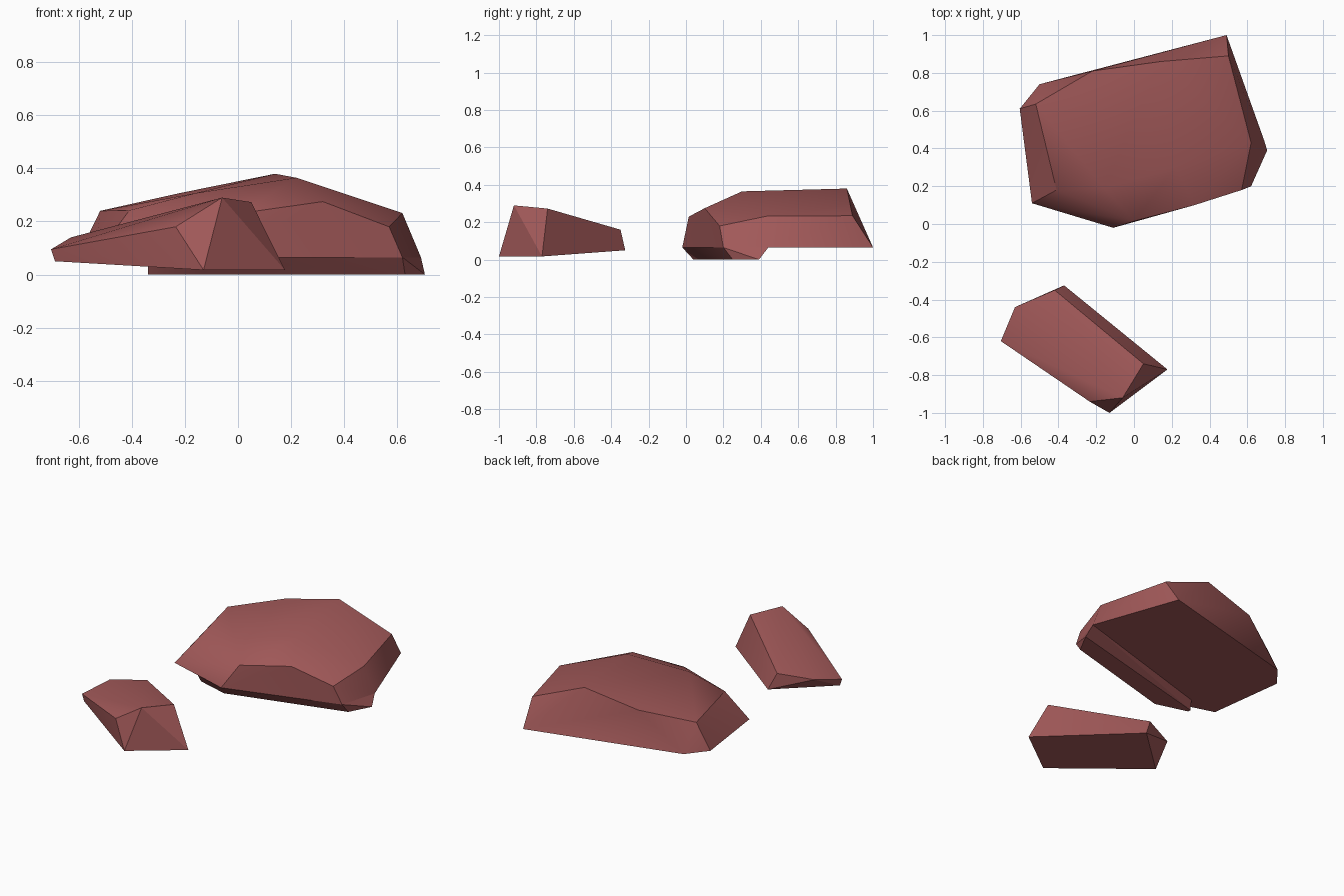
import bpy, bmesh, math

cube = bpy.data.objects.get("Cube")
if cube:
    bpy.data.objects.remove(cube)

# Reddish stone
stone = bpy.data.materials.new("red_stone")
stone.use_nodes = True
color = (0.36, 0.1, 0.1, 1)
stone.diffuse_color = color
stone.node_tree.nodes["Principled BSDF"].inputs["Base Color"].default_value = color


def add_hull(bm, points, open_top=False):
    """Wrap a faceted convex chunk around its corners."""
    part = bmesh.new()
    verts = [part.verts.new(p) for p in points]
    bmesh.ops.convex_hull(part, input=verts)
    loose = [v for v in part.verts if not v.link_faces]
    bmesh.ops.delete(part, geom=loose, context='VERTS')
    bmesh.ops.recalc_face_normals(part, faces=part.faces)
    if open_top:
        lids = [f for f in part.faces if f.normal.z > 0.95]
        bmesh.ops.delete(part, geom=lids, context='FACES')
    bmesh.ops.dissolve_limit(part, angle_limit=math.radians(3),
                             verts=part.verts, edges=part.edges)
    mesh = bpy.data.meshes.new("chunk")
    part.to_mesh(mesh)
    part.free()
    bm.from_mesh(mesh)
    bpy.data.meshes.remove(mesh)


def make_rock(name, *chunks):
    bm = bmesh.new()
    for points, open_top in chunks:
        add_hull(bm, points, open_top)
    mesh = bpy.data.meshes.new(name)
    bm.to_mesh(mesh)
    bm.free()
    mesh.materials.append(stone)
    rock = bpy.data.objects.new(name, mesh)
    bpy.context.collection.objects.link(rock)
    bpy.ops.object.select_all(action='DESELECT')
    rock.select_set(True)
    bpy.context.view_layer.objects.active = rock
    bpy.ops.object.shade_smooth_by_angle(angle=math.radians(30))


def ring(z, outline):
    return [(x, y, z) for x, y in outline]


BASE = 0.065

# Large rock: flat underside, crown, front shoulder
underside = ring(BASE, [(-.54, .11), (-.11, -.02), (.62, .2), (.69, .44),
                        (.49, 1), (-.5, .74), (-.605, .61)])
crown = [(-.52, .635, .24), (-.22, .81, .307), (.14, .86, .38), (.5, .89, .235),
         (.62, .43, .232), (.22, .3, .365), (-.16, .19, .307), (-.41, .18, .242)]
shoulder = [(0, .015, .23), (.32, .1, .275), (.57, .18, .18)]

# Narrow foot beneath the front edge
foot = (ring(BASE, [(-.34, .06), (-.11, -.02), (.62, .2), (.69, .44), (-.34, .13)])
        + ring(0, [(-.34, .1), (-.13, .04), (.63, .25), (.705, .39), (-.34, .12)]))

make_rock("large_rock", (underside + crown + shoulder, False), (foot, True))

# Small rock: sloping base and wedge-shaped top
small_base = [(-.13, -1, .017), (.177, -.77, .017),
              (-.37, -.325, .05), (-.69, -.62, .05)]
small_top = [(-.705, -.62, .095), (-.63, -.44, .14), (-.42, -.35, .16),
             (.05, -.74, .273), (-.06, -.92, .29), (-.235, -.94, .18)]
make_rock("small_rock", (small_base + small_top, False))
